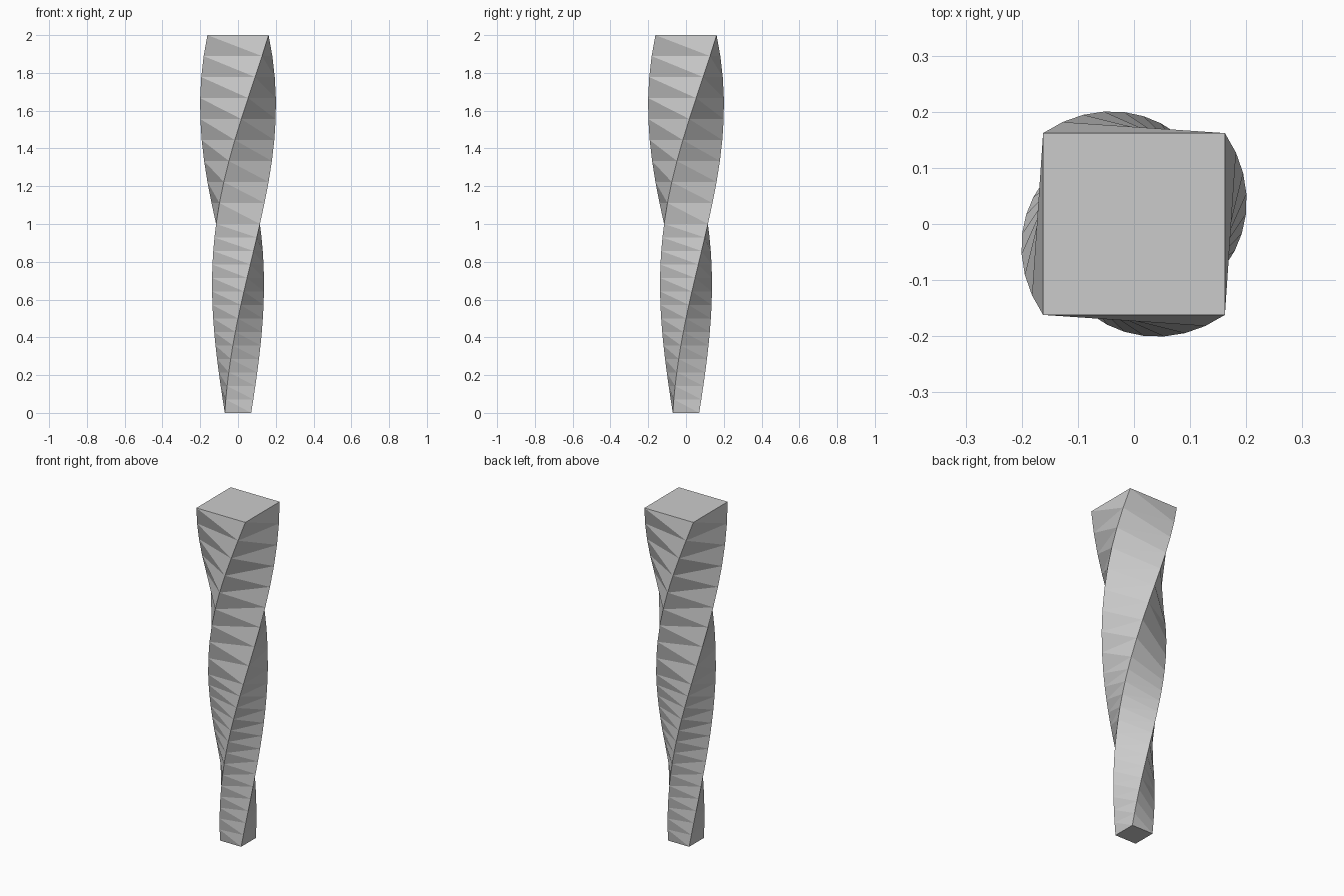
import bpy, bmesh
from math import cos, sin, pi, sqrt

if "Cube" in bpy.data.objects:
    bpy.data.objects.remove(bpy.data.objects["Cube"])

# Twisted, flaring square column: half turn over 2 units of height
HALF_BOTTOM, HALF_TOP, HEIGHT = 0.07, 0.162, 2.0
levels = [i / 14 for i in range(14)] + [1 + i / 9 for i in range(10)]

bm = bmesh.new()


def ring(z):
    t = z / HEIGHT
    r = sqrt(2) * (HALF_BOTTOM + (HALF_TOP - HALF_BOTTOM) * t)
    return [bm.verts.new((r * cos(a), r * sin(a), z))
            for a in (pi / 4 + k * pi / 2 + pi * t for k in range(4))]


rings = [ring(z) for z in levels]

# Sides, each band split along the short diagonal
for low, up in zip(rings, rings[1:]):
    for k in range(4):
        n = (k + 1) % 4
        bm.faces.new((low[k], low[n], up[k]))
        bm.faces.new((low[n], up[n], up[k]))

# Flat ends
bm.faces.new(rings[0][::-1])
bm.faces.new(rings[-1])

mesh = bpy.data.meshes.new("twisted_column")
bm.to_mesh(mesh)
bm.free()
bpy.context.collection.objects.link(bpy.data.objects.new("twisted_column", mesh))
